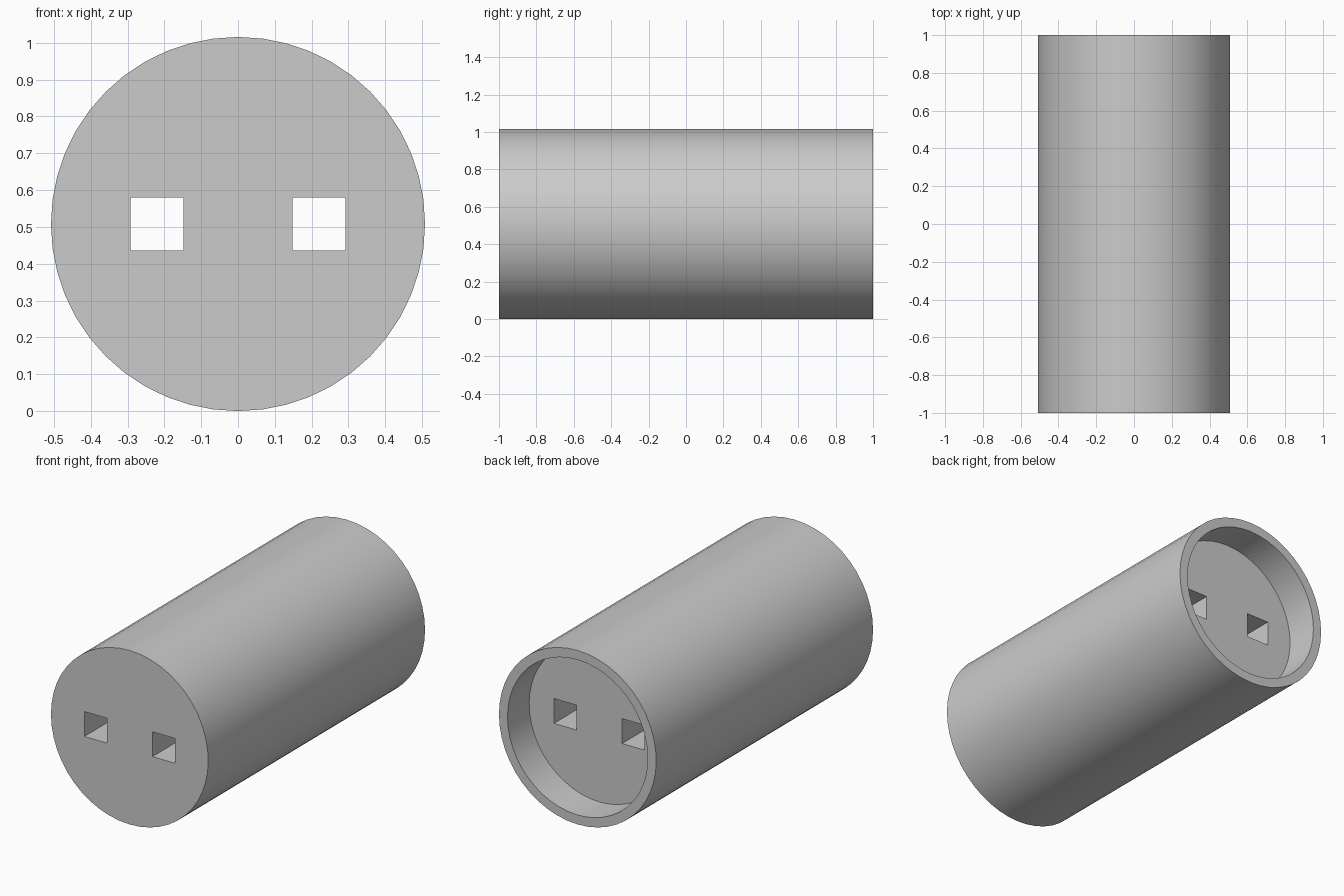
import bpy, math

if "Cube" in bpy.data.objects:
    bpy.data.objects.remove(bpy.data.objects["Cube"])

R = 0.508          # outer radius, also the axis height
RIM_R = 0.453      # radius of the rear recess
DEPTH = 0.2        # depth of the rear recess
HOLE_X, HOLE = 0.22, 0.145

grey = bpy.data.materials.new("plain grey")
grey.diffuse_color = (0.6, 0.6, 0.6, 1)
grey.use_nodes = True
grey.node_tree.nodes["Principled BSDF"].inputs["Base Color"].default_value = grey.diffuse_color


def cylinder(name, radius, length, y):
    bpy.ops.mesh.primitive_cylinder_add(vertices=48, radius=radius, depth=length,
                                        location=(0, y, R), rotation=(math.pi / 2, 0, 0))
    obj = bpy.context.object
    obj.name = name
    bpy.ops.object.transform_apply(location=True, rotation=True, scale=True)
    return obj


# Solid round body lying along y
body = cylinder("round_body", R, 2, 0)

# Cutters: shallow rear recess and two square through-holes
cutters = [cylinder("recess_cutter", RIM_R, DEPTH * 2, 1)]
for side, x in (("left", -HOLE_X), ("right", HOLE_X)):
    bpy.ops.mesh.primitive_cube_add(size=1, location=(x, 0, R))
    hole = bpy.context.object
    hole.name = side + "_hole_cutter"
    hole.scale = (HOLE, 2.4, HOLE)
    bpy.ops.object.transform_apply(location=True, rotation=True, scale=True)
    cutters.append(hole)

# Cut the body
bpy.ops.object.select_all(action='DESELECT')
body.select_set(True)
bpy.context.view_layer.objects.active = body
for cutter in cutters:
    cutter.hide_render = True
    mod = body.modifiers.new(cutter.name, 'BOOLEAN')
    mod.operation = 'DIFFERENCE'
    mod.solver = 'EXACT'
    mod.object = cutter
    bpy.ops.object.modifier_apply(modifier=mod.name)
for cutter in cutters:
    bpy.data.objects.remove(cutter, do_unlink=True)

# Smooth round walls, crisp edges
body.data.materials.clear()
body.data.materials.append(grey)
bpy.ops.object.shade_smooth_by_angle(angle=math.radians(30))
